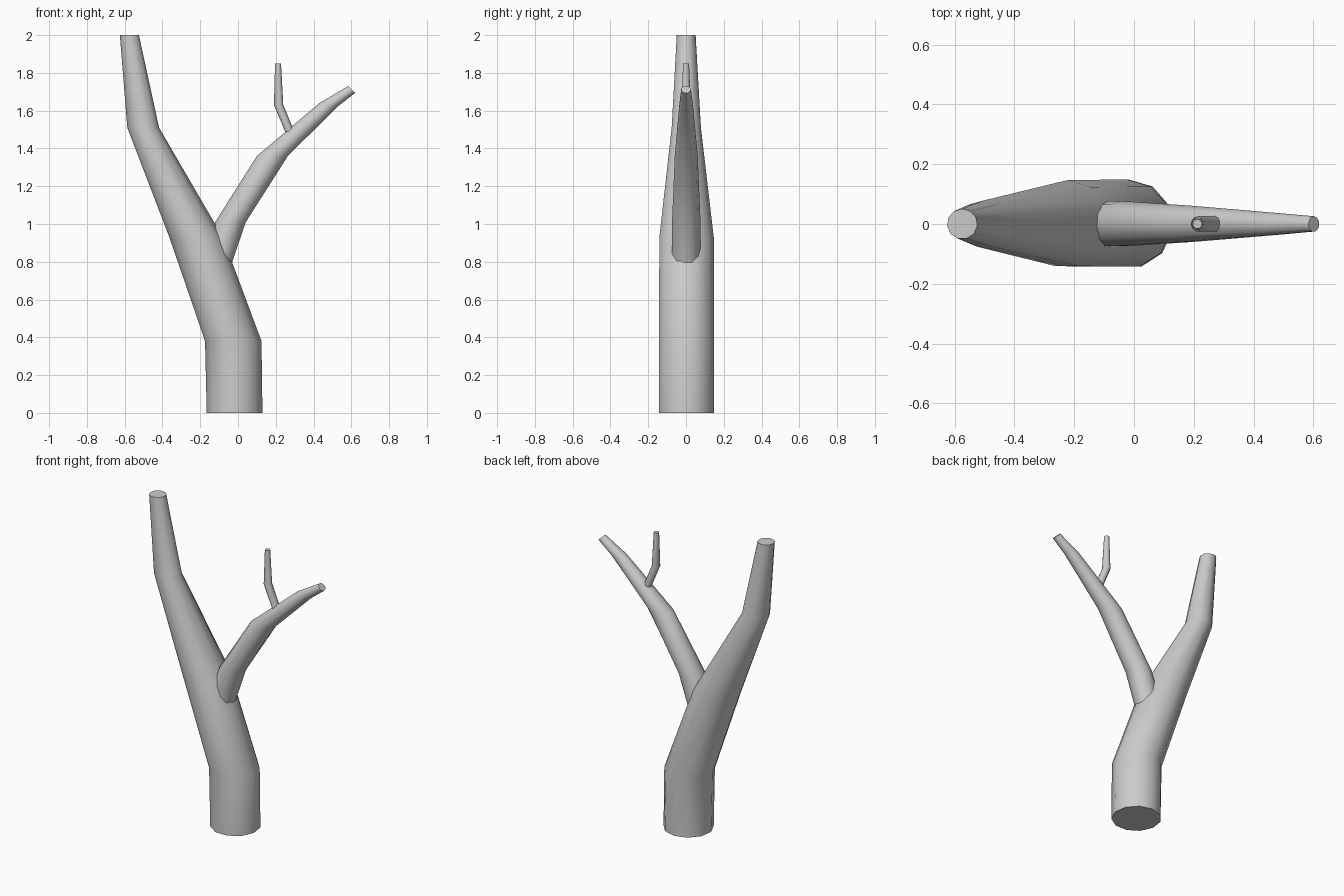
import bpy, bmesh
from math import sin, cos, pi, radians

if "Cube" in bpy.data.objects:
    bpy.data.objects.remove(bpy.data.objects["Cube"])

SIDES = 11


def limb(name, rings):
    """Tapered tube; each ring is (x, z, radius along x, radius along y, tilt in degrees)."""
    bm = bmesh.new()
    loops = []
    for x, z, rx, ry, tilt in rings:
        t = radians(tilt)
        loop = []
        for i in range(SIDES):
            a = pi / 2 + 2 * pi * i / SIDES
            u = rx * cos(a)
            loop.append(bm.verts.new((x + u * cos(t), ry * sin(a), z - u * sin(t))))
        loops.append(loop)
    for lo, hi in zip(loops, loops[1:]):
        for i in range(SIDES):
            j = (i + 1) % SIDES
            bm.faces.new((lo[i], lo[j], hi[j], hi[i]))
    bm.faces.new(loops[0][::-1])
    bm.faces.new(loops[-1])
    bmesh.ops.recalc_face_normals(bm, faces=bm.faces)
    mesh = bpy.data.meshes.new(name)
    bm.to_mesh(mesh)
    bm.free()
    obj = bpy.data.objects.new(name, mesh)
    bpy.context.collection.objects.link(obj)
    bpy.ops.object.select_all(action='DESELECT')
    obj.select_set(True)
    bpy.context.view_layer.objects.active = obj
    bpy.ops.object.shade_smooth_by_angle(angle=radians(50))
    return obj


# Leaning main trunk
limb("trunk", [
    (-0.018, 0.00, 0.149, 0.149, 0),
    (-0.025, 0.38, 0.151, 0.149, 0),
    (-0.222, 0.93, 0.143, 0.147, 0),
    (-0.502, 1.51, 0.085, 0.079, 0),
    (-0.575, 2.00, 0.051, 0.051, 0),
])

# Side branch growing out of the trunk
limb("branch", [
    (-0.115, 0.79, 0.082, 0.078, 0),
    (-0.040, 1.01, 0.082, 0.077, 0),
    (0.182, 1.36, 0.083, 0.062, 0),
    (0.478, 1.63, 0.049, 0.037, 12),
    (0.602, 1.712, 0.026, 0.026, 46),
])

# Small twig on the branch
limb("twig", [
    (0.284, 1.465, 0.027, 0.026, 10),
    (0.215, 1.63, 0.025, 0.026, 0),
    (0.212, 1.85, 0.016, 0.016, 0),
])
